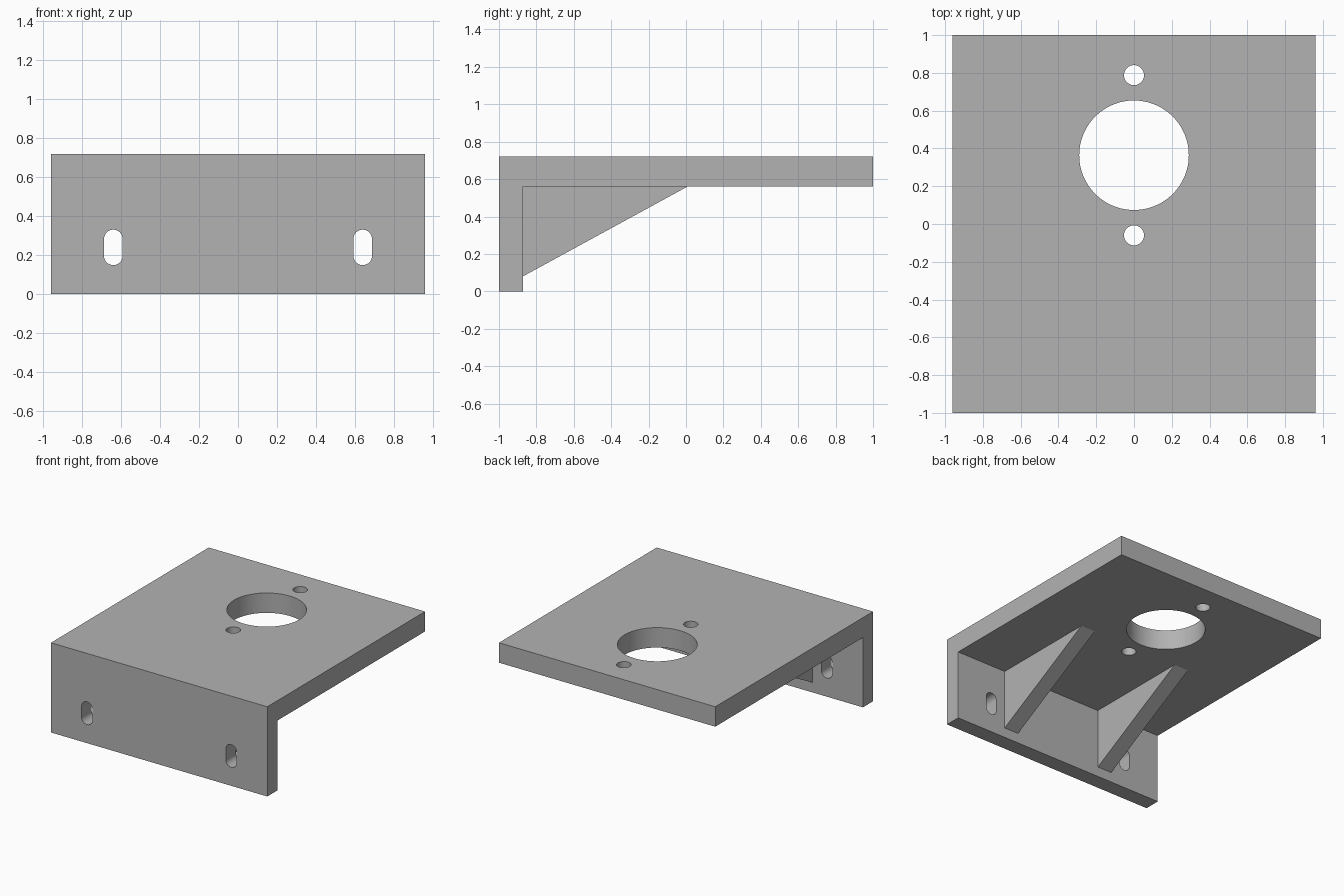
import bpy, bmesh, math
from mathutils import Vector

cube = bpy.data.objects.get("Cube")
if cube:
    bpy.data.objects.remove(cube, do_unlink=True)

# Main dimensions
HALF_W, HALF_L, HEIGHT = 0.96, 1.0, 0.72
UNDER = 0.56            # underside of the plate
INNER = -0.872          # inner face of the front wall

grey = bpy.data.materials.new("plain grey")
grey.use_nodes = True
grey.diffuse_color = (0.45, 0.45, 0.45, 1)
grey.node_tree.nodes["Principled BSDF"].inputs["Base Color"].default_value = grey.diffuse_color


def prism(name, outline, sweep):
    """Extrude a closed outline of 3D points along the sweep vector."""
    bm = bmesh.new()
    face = bm.faces.new([bm.verts.new(p) for p in outline])
    swept = bmesh.ops.extrude_face_region(bm, geom=[face], use_keep_orig=True)
    moved = [v for v in swept["geom"] if isinstance(v, bmesh.types.BMVert)]
    bmesh.ops.translate(bm, verts=moved, vec=Vector(sweep))
    bmesh.ops.recalc_face_normals(bm, faces=bm.faces)
    mesh = bpy.data.meshes.new(name)
    bm.to_mesh(mesh)
    bm.free()
    mesh.materials.append(grey)
    obj = bpy.data.objects.new(name, mesh)
    bpy.context.collection.objects.link(obj)
    return obj


def side_profile(name, points, x0, x1):
    return prism(name, [(x0, y, z) for y, z in points], (x1 - x0, 0, 0))


def activate(obj):
    bpy.ops.object.select_all(action="DESELECT")
    obj.select_set(True)
    bpy.context.view_layer.objects.active = obj


def cut(target, cutter):
    cutter.hide_render = True
    mod = target.modifiers.new("cut", "BOOLEAN")
    mod.operation, mod.solver, mod.object = "DIFFERENCE", "EXACT", cutter
    activate(target)
    bpy.ops.object.modifier_apply(modifier=mod.name)
    bpy.data.objects.remove(cutter, do_unlink=True)


# L-shaped bracket: top plate and front wall
bracket = side_profile("bracket", [
    (-HALF_L, 0), (INNER, 0), (INNER, UNDER),
    (HALF_L, UNDER), (HALF_L, HEIGHT), (-HALF_L, HEIGHT)], -HALF_W, HALF_W)

# Large round opening with a bolt hole on either side
for y, radius, sides in ((0.364, 0.29, 96), (0.788, 0.053, 48), (-0.06, 0.053, 48)):
    ring = [(radius * math.cos(math.tau * i / sides),
             y + radius * math.sin(math.tau * i / sides), UNDER - 0.1) for i in range(sides)]
    cut(bracket, prism("hole_cutter", ring, (0, 0, 0.4)))

# Upright slots with round ends in the front wall
SLOT_R, STRAIGHT, ARC = 0.048, 0.043, 20
for side in (-1, 1):
    slot = []
    for end, start in ((1, 0), (-1, math.pi)):
        for i in range(ARC + 1):
            a = start + math.pi * i / ARC
            slot.append((side * 0.64 + SLOT_R * math.cos(a), -HALF_L - 0.1,
                         0.24 + end * STRAIGHT + SLOT_R * math.sin(a)))
    cut(bracket, prism("slot_cutter", slot, (0, 0.4, 0)))

activate(bracket)
bpy.ops.object.shade_smooth_by_angle(angle=math.radians(30))

# Triangular gussets bracing plate and wall
for name, x in (("left_gusset", 0.384), ("right_gusset", -0.512)):
    side_profile(name, [(INNER, 0.08), (0.008, UNDER), (INNER, UNDER)], x, x + 0.128)
